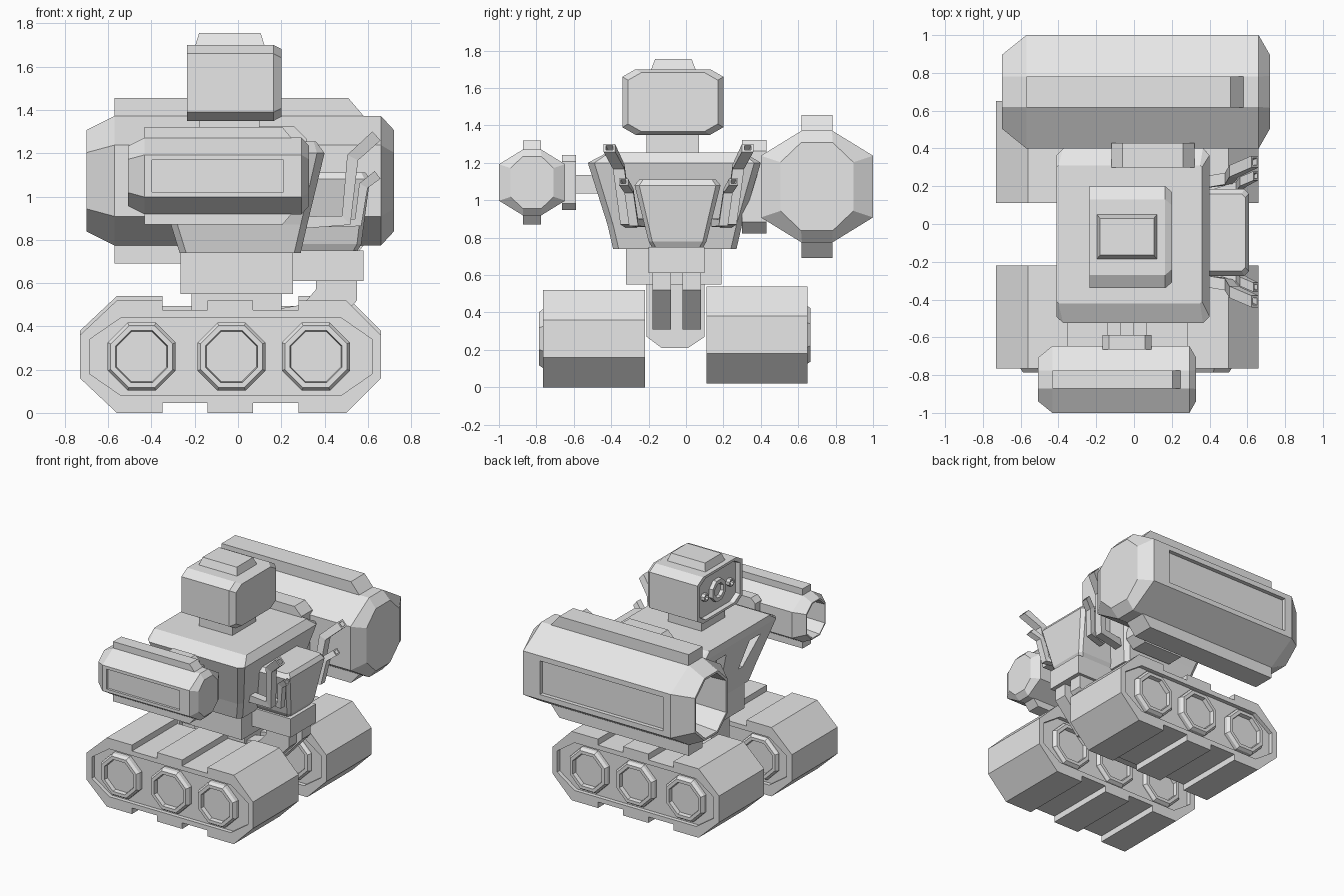
import bpy
import bmesh
from math import cos, sin, pi
from mathutils import Vector

cube = bpy.data.objects.get("Cube")
if cube:
    bpy.data.objects.remove(cube, do_unlink=True)

grey = bpy.data.materials.new("plain grey")
grey.use_nodes = True
grey.diffuse_color = (0.8, 0.8, 0.8, 1)
grey.node_tree.nodes["Principled BSDF"].inputs["Base Color"].default_value = (0.8, 0.8, 0.8, 1)


def skin(name, rings):
    """Joins closed rings of 3D points and caps both ends."""
    bm = bmesh.new()
    rows = [[bm.verts.new(p) for p in ring] for ring in rings]
    n = len(rows[0])
    for lo, hi in zip(rows, rows[1:]):
        for i in range(n):
            j = (i + 1) % n
            bm.faces.new((lo[i], lo[j], hi[j], hi[i]))
    bm.faces.new(rows[0][::-1])
    bm.faces.new(rows[-1])
    bmesh.ops.recalc_face_normals(bm, faces=bm.faces)
    mesh = bpy.data.meshes.new(name)
    bm.to_mesh(mesh)
    bm.free()
    mesh.materials.append(grey)
    obj = bpy.data.objects.new(name, mesh)
    bpy.context.collection.objects.link(obj)
    return obj


def loft(name, axis, rings):
    """Rings are (position along axis, 2D points in the other two axes)."""
    place = {"x": lambda t, a, b: (t, a, b),
             "y": lambda t, a, b: (a, t, b),
             "z": lambda t, a, b: (a, b, t)}[axis]
    return skin(name, [[place(t, a, b) for a, b in pts] for t, pts in rings])


def prism(name, axis, t0, t1, pts):
    return loft(name, axis, [(t0, pts), (t1, pts)])


def rect(a0, a1, b0, b1, ca=0, cb=None):
    """Rectangle, with chamfered corners when ca is given."""
    if not ca:
        return [(a0, b0), (a1, b0), (a1, b1), (a0, b1)]
    cb = ca if cb is None else cb
    return [(a0 + ca, b0), (a1 - ca, b0), (a1, b0 + cb), (a1, b1 - cb),
            (a1 - ca, b1), (a0 + ca, b1), (a0, b1 - cb), (a0, b0 + cb)]


def octagon(a, b, r):
    return [(a + r * cos(pi * (k + 0.5) / 4), b + r * sin(pi * (k + 0.5) / 4)) for k in range(8)]


def cut(obj, cutter):
    mod = obj.modifiers.new("cut", "BOOLEAN")
    mod.operation = "DIFFERENCE"
    mod.solver = "EXACT"
    mod.object = cutter
    cutter.hide_render = True
    cutter.hide_viewport = True


# Tracks with stepped treads, sunken side panels and wheels
TOP = [(-0.73, 0.1), (-0.56, 0.26), (-0.35, 0.26), (-0.35, 0.215), (-0.14, 0.215), (-0.14, 0.26),
       (0.07, 0.26), (0.07, 0.215), (0.28, 0.215), (0.28, 0.26), (0.5, 0.26), (0.66, 0.1)]


def track(side, y0, y1, zc, bulge):
    outline = [(x, zc + z) for x, z in TOP] + [(x, zc - z) for x, z in reversed(TOP)]
    body = prism(side + "_track", "y", y0, y1, outline)
    panel = rect(-0.685, 0.62, zc - 0.18, zc + 0.18, 0.145, 0.1)
    for face, out, extra in ((y0, -1, bulge[0]), (y1, 1, bulge[1])):
        floor = face - out * 0.03
        cut(body, prism(side + "_panel_cutter", "y", floor, face + out * 0.1, panel))
        for x in (-0.445, -0.03, 0.36):
            tip = face + out * extra
            loft(side + "_wheel", "y", [(floor - out * 0.01, octagon(x, zc, 0.17)),
                                        (tip - out * 0.02, octagon(x, zc, 0.17)),
                                        (tip, octagon(x, zc, 0.155)),
                                        (tip, octagon(x, zc, 0.13)),
                                        (tip - out * 0.03, octagon(x, zc, 0.125))])


track("front", -0.765, -0.22, 0.26, (0.02, 0))
track("rear", 0.11, 0.65, 0.28, (0, 0.015))

# Hips: centre block between the tracks, waist, and the fork behind it
loft("hip_block", "z", [(0.21, rect(-0.215, 0.2, -0.13, 0.01)),
                        (0.27, rect(-0.215, 0.2, -0.21, 0.1)),
                        (0.56, rect(-0.215, 0.2, -0.21, 0.1))])
prism("waist", "z", 0.55, 0.75, rect(-0.265, 0.255, -0.32, 0.19))
prism("rear_hip_box", "z", 0.61, 0.75, rect(0.2, 0.58, -0.2, 0.1))
FORK = [(0.36, 0.62), (0.55, 0.62), (0.55, 0.52), (0.36, 0.31),
        (0.18, 0.31), (0.18, 0.48), (0.3, 0.5), (0.36, 0.57)]
for y in (-0.18, -0.02):
    prism("hip_fork", "y", y, y + 0.1, FORK)

# Torso, wider at the shoulders, with two chest openings
torso = loft("torso", "z", [(0.74, rect(-0.27, 0.29, -0.39, 0.27, 0.03)),
                            (0.87, rect(-0.31, 0.32, -0.42, 0.3, 0.03)),
                            (1.2, rect(-0.41, 0.4, -0.525, 0.4, 0.035)),
                            (1.255, rect(-0.41, 0.36, -0.42, 0.31, 0.01))])
for m in (-1, 1):
    window = [(-0.06 + m * y, z) for y, z in ((0.1, 0.92), (0.15, 0.92), (0.27, 1.14), (0.14, 1.14))]
    cut(torso, prism("chest_cutter", "x", -0.6, -0.3, window))

# Backpack
loft("backpack", "z", [(0.745, rect(0.25, 0.55, -0.18, 0.09, 0.02)),
                       (0.78, rect(0.25, 0.57, -0.2, 0.11, 0.02)),
                       (1.08, rect(0.25, 0.61, -0.275, 0.185, 0.025)),
                       (1.11, rect(0.25, 0.59, -0.25, 0.16, 0.02))])


# Exhaust pipes, swept square tubes with hollow mouths
def pipe(name, path, half):
    path = [Vector(p) for p in path]
    rings = []

    def ring(p, t, k):
        n = Vector((-t.z, 0, t.x)).normalized() * half * k
        w = Vector((0, half * 1.1 * k, 0))
        rings.append([p + n + w, p + n - w, p - n - w, p - n + w])

    for i, p in enumerate(path):
        t = Vector()
        if i:
            t += (p - path[i - 1]).normalized()
        if i < len(path) - 1:
            t += (path[i + 1] - p).normalized()
        ring(p, t, 1)
    ring(path[-1], t, 0.6)
    ring(path[-1] - t * 0.05, t, 0.6)
    skin(name, rings)


for m, side in ((-1, "front"), (1, "rear")):
    def at(x, y, z):
        return (x, -0.04 + m * y, z)
    pipe(side + "_tall_exhaust", [at(0.3, 0.25, 0.88), at(0.5, 0.28, 0.89),
                                  at(0.53, 0.32, 1.18), at(0.64, 0.37, 1.28)], 0.028)
    pipe(side + "_short_exhaust", [at(0.42, 0.2, 0.88), at(0.555, 0.24, 0.88),
                                   at(0.58, 0.265, 1.05), at(0.645, 0.295, 1.1)], 0.022)

# Neck, head and cap
prism("neck", "z", 1.24, 1.37, rect(-0.18, 0.1, -0.21, 0.07))


def head_ring(k):
    return rect(-0.34 + k, 0.2 - k, 1.35 + k * 0.6, 1.7 - k * 0.6, 0.07, 0.04)


loft("head", "x", [(-0.2, head_ring(0.035)), (-0.235, head_ring(0.03)), (-0.235, head_ring(0)),
                   (0.165, head_ring(0)), (0.2, head_ring(0.03))])
loft("head_cap", "z", [(1.69, rect(-0.2, 0.125, -0.19, 0.055)),
                       (1.755, rect(-0.18, 0.105, -0.165, 0.03))])

# Face: central eye ring with a small lamp on either side
for name, y, r in (("eye", -0.07, 0.085), ("lamp", -0.22, 0.03), ("lamp", 0.08, 0.03)):
    loft(name, "x", [(-0.19, octagon(y, 1.525, r)), (-0.23, octagon(y, 1.525, r)),
                     (-0.23, octagon(y, 1.525, r * 0.65)), (-0.205, octagon(y, 1.525, r * 0.6))])


# Cannon arms: one design in two sizes, the panel facing outward
def cannon(side, centre, s, m):
    cx, cy, cz = centre

    def ring(x, hy, hz, ay, az):
        return (cx + s * x, [(cy + s * a, cz + s * b) for a, b in rect(-hy, hy, -hz, hz, ay, az)])

    barrel = loft(side + "_cannon", "x", [
        ring(-0.4, 0.17, 0.2, 0.1, 0.09), ring(-0.71, 0.18, 0.22, 0.11, 0.1),
        ring(-0.71, 0.195, 0.235, 0.115, 0.105), ring(-0.58, 0.3, 0.3, 0.22, 0.135),
        ring(0.65, 0.3, 0.3, 0.22, 0.135), ring(0.71, 0.195, 0.235, 0.11, 0.105)])
    panel = rect(cx - s * 0.52, cx + s * 0.51, cz - s * 0.127, cz + s * 0.127)
    cut(barrel, prism(side + "_cannon_cutter", "y", cy + m * s * 0.27, cy + m * s * 0.5, panel))
    for up, place in ((1, "top"), (-1, "bottom")):
        rail = [(cx + s * x, cz + up * s * z) for x, z in
                ((-0.58, 0.25), (0.57, 0.25), (0.57, 0.3), (0.5, 0.382), (-0.58, 0.382))]
        prism(f"{side}_cannon_{place}_rail", "y", cy - s * 0.082, cy + s * 0.082, rail)
    # Shoulder mount: plate and two rods
    mid = cx + s * 0.09
    inner = cy - m * s * 0.3
    plate = rect(mid - s * 0.22, mid + s * 0.22, cz - s * 0.25, cz + s * 0.25, s * 0.06)
    prism(side + "_shoulder_plate", "y", inner + m * s * 0.03, inner - m * s * 0.1, plate)
    for dx in (-0.12, 0.12):
        bar = rect(mid + s * (dx - 0.06), mid + s * (dx + 0.06), cz - s * 0.1, cz + s * 0.07)
        prism(side + "_shoulder_rod", "y", inner, inner - m * s * 0.36, bar)


cannon("front", (-0.09, -0.823, 1.095), 0.59, -1)
cannon("rear", (0.01, 0.7, 1.073), 1, 1)
